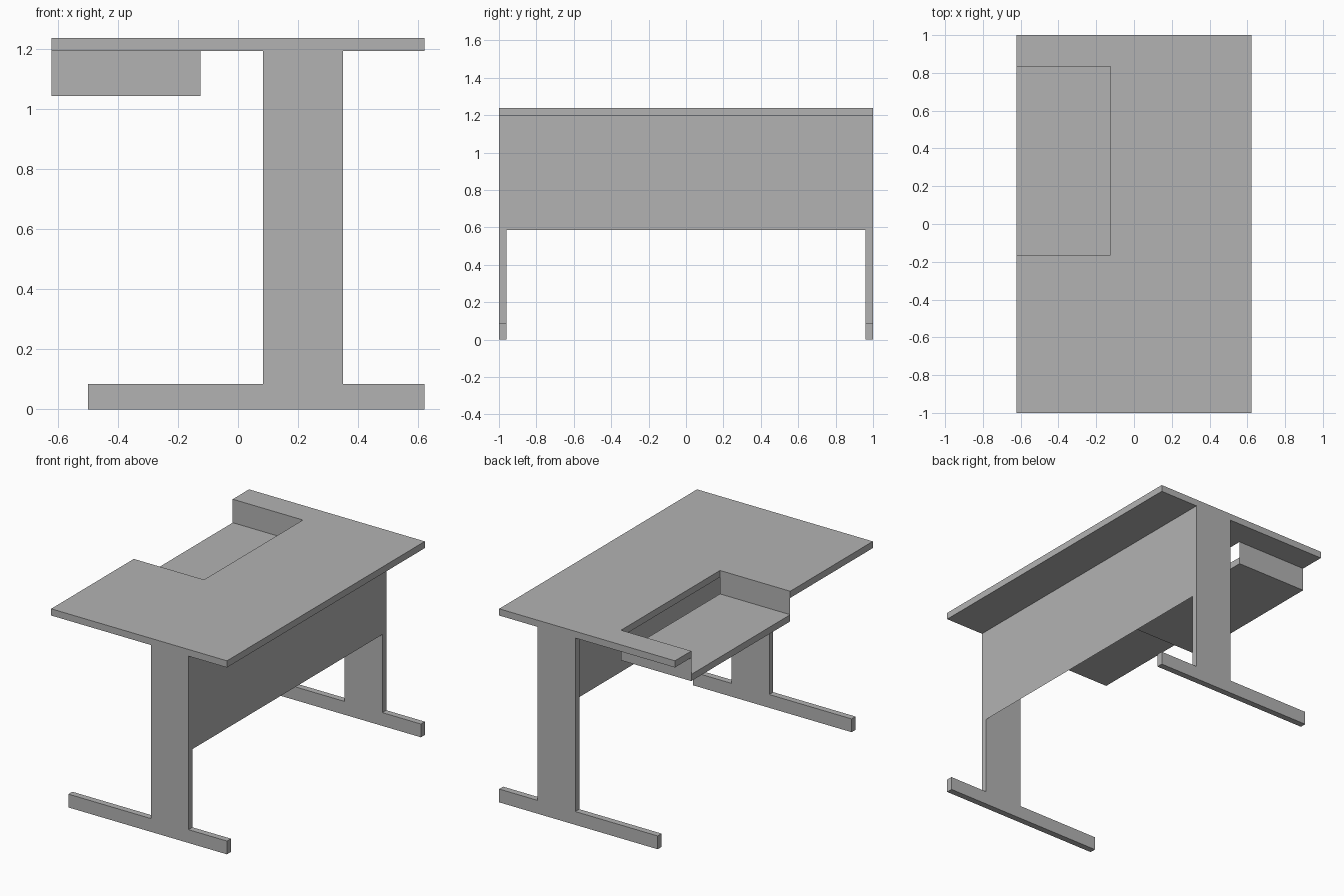
import bpy
import bmesh
from mathutils import Vector

if "Cube" in bpy.data.objects:
    bpy.data.objects.remove(bpy.data.objects["Cube"])

grey = bpy.data.materials.new("plain grey")
grey.diffuse_color = (0.45, 0.45, 0.45, 1)
grey.use_nodes = True
grey.node_tree.nodes["Principled BSDF"].inputs["Base Color"].default_value = grey.diffuse_color


def sheet(name, points, push=None):
    """Flat polygon, optionally extruded along a vector into a solid."""
    bm = bmesh.new()
    face = bm.faces.new([bm.verts.new(p) for p in points])
    if push:
        out = bmesh.ops.extrude_face_region(bm, geom=[face], use_keep_orig=True)
        moved = [g for g in out["geom"] if isinstance(g, bmesh.types.BMVert)]
        bmesh.ops.translate(bm, verts=moved, vec=Vector(push))
        bmesh.ops.recalc_face_normals(bm, faces=bm.faces[:])
    mesh = bpy.data.meshes.new(name)
    bm.to_mesh(mesh)
    bm.free()
    mesh.materials.append(grey)
    obj = bpy.data.objects.new(name, mesh)
    bpy.context.collection.objects.link(obj)
    return obj


# Main dimensions
W, L = 0.622, 1.0              # half width (x) and half length (y)
THICK = 0.043                  # board thickness
TOP, UNDER = 1.238, 1.195
TX, TY0, TY1 = -0.125, -0.165, 0.835   # notch limits
TRAY = 1.045                   # tray bottom
COL0, COL1 = 0.083, 0.35       # leg column in x

# Desktop with a rectangular notch in its left edge
outline = [(-W, -L), (W, -L), (W, L), (-W, L),
           (-W, TY1), (TX, TY1), (TX, TY0), (-W, TY0)]
sheet("desktop", [(x, y, UNDER) for x, y in outline], (0, 0, THICK))

# Sunken shelf hung from the notch by two thin side sheets
sheet("tray_floor", [(-W, TY0, TRAY), (TX, TY0, TRAY),
                     (TX, TY1, TRAY), (-W, TY1, TRAY)], (0, 0, THICK))
for name, y in (("tray_side_front", TY0), ("tray_side_back", TY1)):
    sheet(name, [(-W, y, TRAY + THICK), (TX, y, TRAY + THICK),
                 (TX, y, UNDER), (-W, y, UNDER)])

# Inverted-T legs at both ends
profile = [(-0.5, 0), (W, 0), (W, 0.085), (COL1, 0.085),
           (COL1, UNDER), (COL0, UNDER), (COL0, 0.085), (-0.5, 0.085)]
for name, y in (("leg_front", -L), ("leg_back", L - 0.04)):
    sheet(name, [(x, y, z) for x, z in profile], (0, 0.04, 0))

# Thin modesty panel between the legs, flush with their outer edge
P = L - 0.04
sheet("modesty_panel", [(COL1, -P, 0.585), (COL1, P, 0.585),
                        (COL1, P, UNDER), (COL1, -P, UNDER)])
